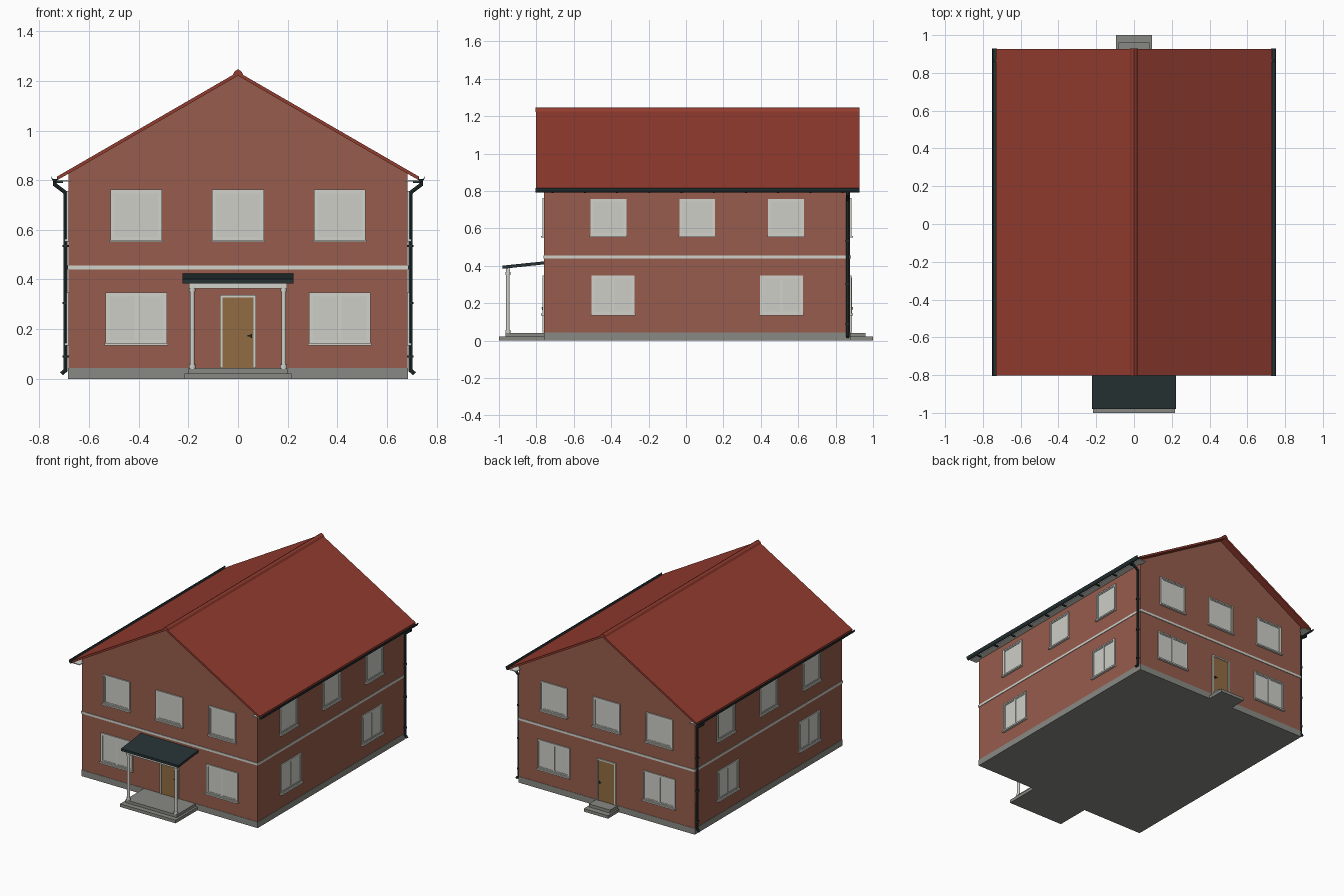
import bpy, bmesh, math
from mathutils import Matrix, Vector

if "Cube" in bpy.data.objects:
    bpy.data.objects.remove(bpy.data.objects["Cube"])


def mat(name, r, g, b):
    m = bpy.data.materials.new(name)
    lin = [((c / 255 + 0.055) / 1.055) ** 2.4 for c in (r, g, b)]
    m.diffuse_color = (*lin, 1)
    m.use_nodes = True
    m.node_tree.nodes["Principled BSDF"].inputs["Base Color"].default_value = m.diffuse_color
    return m


BRICK = mat("brick red", 150, 92, 76)
ROOF = mat("roof tile red", 147, 60, 47)
WHITE = mat("off white trim", 210, 210, 203)
GLASS = mat("pale window pane", 205, 206, 199)
STONE = mat("grey stone", 137, 137, 131)
DARK = mat("dark slate metal", 38, 50, 52)
WOOD = mat("door wood", 146, 108, 66)

W, Y0, Y1 = 0.683, -0.758, 0.878      # wall half width, front and back
YC = (Y0 + Y1) / 2
R0, R1 = -0.803, 0.927                # roof front and back


def finish(name, bm, m):
    me = bpy.data.meshes.new(name)
    bm.to_mesh(me)
    bm.free()
    me.materials.append(m)
    ob = bpy.data.objects.new(name, me)
    bpy.context.collection.objects.link(ob)
    return ob


def boxes(name, m, *bounds):
    """One object of axis-aligned boxes (x0, x1, y0, y1, z0, z1)."""
    bm = bmesh.new()
    for b in bounds:
        p = [sorted(b[i:i + 2]) for i in (0, 2, 4)]
        mid = Vector([(lo + hi) / 2 for lo, hi in p])
        size = [hi - lo for lo, hi in p]
        bmesh.ops.create_cube(bm, size=1, matrix=Matrix.Translation(mid) @ Matrix.Diagonal((*size, 1)))
    return finish(name, bm, m)


def prism(name, m, profile, a, b, axis="y"):
    """Extrude a profile of (x, z) along y, or of (y, z) along x."""
    bm = bmesh.new()
    place = (lambda u, z, d: (u, d, z)) if axis == "y" else (lambda u, z, d: (d, u, z))
    face = bm.faces.new([bm.verts.new(place(u, z, a)) for u, z in profile])
    ext = bmesh.ops.extrude_face_region(bm, geom=[face])
    verts = [v for v in ext["geom"] if isinstance(v, bmesh.types.BMVert)]
    bmesh.ops.translate(bm, verts=verts, vec=place(0, 0, b - a))
    bmesh.ops.recalc_face_normals(bm, faces=bm.faces)
    return finish(name, bm, m)


def cylinder(name, m, x, y, z0, z1, r, sides=16):
    bm = bmesh.new()
    bmesh.ops.create_cone(bm, cap_ends=True, segments=sides, radius1=r, radius2=r, depth=z1 - z0,
                          matrix=Matrix.Translation((x, y, (z0 + z1) / 2)))
    return smooth(finish(name, bm, m))


def smooth(ob):
    bpy.ops.object.select_all(action="DESELECT")
    ob.select_set(True)
    bpy.context.view_layer.objects.active = ob
    bpy.ops.object.shade_smooth_by_angle(angle=math.radians(40))
    return ob


# Wall frames: (u along wall, n outward) -> world bounds
WALLS = {
    "front": lambda u0, u1, n0, n1: (u0, u1, Y0 - n0, Y0 - n1),
    "back": lambda u0, u1, n0, n1: (u0, u1, Y1 + n0, Y1 + n1),
    "right": lambda u0, u1, n0, n1: (W + n0, W + n1, YC + u0, YC + u1),
    "left": lambda u0, u1, n0, n1: (-W - n0, -W - n1, YC + u0, YC + u1),
}


def ring(u0, u1, z0, z1, t, n):
    """Four bars of a rectangular frame, as (u0, u1, n0, n1, z0, z1)."""
    return [(u0, u0 + t, -.002, n, z0, z1), (u1 - t, u1, -.002, n, z0, z1),
            (u0 + t, u1 - t, -.002, n, z1 - t, z1), (u0 + t, u1 - t, -.002, n, z0, z0 + t)]


def on_wall(name, m, wall, parts):
    return boxes(name, m, *[(*WALLS[wall](*p[:4]), *p[4:]) for p in parts])


def window(wall, label, u, width, z0, z1, panes):
    a, b = u - width / 2, u + width / 2
    bars = ring(a, b, z0, z1, 0.009, 0.008)
    pw = (width - 0.018) / panes
    for i in range(panes):
        s = a + 0.009 + i * pw
        bars += ring(s, s + pw, z0 + 0.009, z1 - 0.009, 0.007, 0.005)
    on_wall(f"{wall}_{label}_window_frame", WHITE, wall, bars)
    on_wall(f"{wall}_{label}_window_pane", GLASS, wall, [(a + .01, b - .01, -.002, .002, z0 + .01, z1 - .01)])
    on_wall(f"{wall}_{label}_window_sill", WHITE, wall, [(a - .004, b + .004, -.002, .016, z0 - .006, z0 + .004)])


def door(wall):
    top = 0.337
    on_wall(f"{wall}_door_frame", WHITE, wall, [
        (-.072, -.062, -.002, .009, .043, top), (.062, .072, -.002, .009, .043, top),
        (-.062, .062, -.002, .009, top - .01, top)])
    on_wall(f"{wall}_door", WOOD, wall, [(-.062, .062, -.002, .004, .043, top - .01)])
    on_wall(f"{wall}_door_handle", DARK, wall, [(.05, .056, .003, .012, .165, .18),
                                                (.038, .056, .010, .014, .171, .176)])


# Walls with gables, plinth, floor band
EAVE_X, EAVE_Z, RIDGE_Z, T = 0.73, 0.814, 1.236, 0.015
SLOPE = (RIDGE_Z - EAVE_Z) / EAVE_X
under = lambda x: RIDGE_Z - SLOPE * abs(x) - T
prism("brick_walls", BRICK, [(-W, .03), (W, .03), (W, under(W)), (0, under(0)), (-W, under(W))], Y0, Y1)
boxes("plinth", STONE, (-W - .002, W + .002, Y0 - .002, Y1 + .002, 0, .043))
boxes("floor_band", WHITE, (-W - .004, W + .004, Y0 - .004, Y1 + .004, .440, .456))

# Roof slopes and ridge cap
prism("roof", ROOF, [(-EAVE_X, EAVE_Z), (0, RIDGE_Z), (EAVE_X, EAVE_Z),
                     (EAVE_X, EAVE_Z - T), (0, RIDGE_Z - T), (-EAVE_X, EAVE_Z - T)], R0, R1)
prism("ridge_cap", ROOF, [(-.022, 1.222), (-.014, 1.238), (0, 1.247), (.014, 1.238), (.022, 1.222), (0, 1.228)],
      R0 - .001, R1 + .001)

# Windows and doors
for wall in ("front", "back"):
    for i, u in enumerate((-.41, 0, .41)):
        window(wall, f"upper_{i}", u, .208, .556, .762, 1)
        if u:
            window(wall, f"lower_{i}", u, .248, .141, .347, 2)
    door(wall)
for wall in ("left", "right"):
    for i, u in enumerate((-.475, 0, .475)):
        window(wall, f"upper_{i}", u, .192, .560, .756, 1)
        if u:
            window(wall, f"lower_{i}", math.copysign(.45, u), .23, .141, .347, 2)

# Steps
boxes("front_lower_step", STONE, (-.216, .216, -1, Y0 + .01, 0, .022))
boxes("front_upper_step", STONE, (-.2, .2, -.965, Y0 + .01, 0, .042))
boxes("back_lower_step", STONE, (-.094, .094, Y1 - .01, 1, 0, .021))
boxes("back_upper_step", STONE, (-.082, .082, Y1 - .01, .96, 0, .042))

# Porch canopy, beam and posts
prism("porch_canopy", DARK, [(-.98, .401), (Y0 + .002, .424), (Y0 + .002, .408), (-.98, .384)], -.223, .223, "x")
boxes("porch_beam", WHITE, (-.197, .197, -.962, -.942, .364, .389))
for side, s in (("left", -1), ("right", 1)):
    x, y = s * .184, -.952
    cylinder(f"{side}_porch_post", WHITE, x, y, .04, .37, .0095)
    cylinder(f"{side}_post_base", WHITE, x, y, .04, .058, .014)
    cylinder(f"{side}_post_capital", WHITE, x, y, .352, .366, .013)

# Eaves on both sides: soffit, gutter, brackets, downpipe
for side, s in (("left", -1), ("right", 1)):
    boxes(f"{side}_soffit", WHITE, (s * (W - .01), s * .727, R0 + .005, R1 - .005, .795, .801))
    arc = [math.pi + math.pi * i / 8 for i in range(9)]
    prof = [(s * .738 + .014 * math.cos(a), .815 + .022 * math.sin(a)) for a in arc]
    prof += [(s * .738 + .011 * math.cos(a), .815 + .019 * math.sin(a)) for a in reversed(arc)]
    smooth(prism(f"{side}_gutter", DARK, prof, R0 - .001, R1 + .001))
    boxes(f"{side}_gutter_brackets", DARK, *[
        (s * .705, s * .735, y - .005, y + .005, .788, .796)
        for y in [R0 + .09 + i * (R1 - R0 - .18) / 9 for i in range(10)]])
    # Downpipe as a bevelled path
    cu = bpy.data.curves.new(f"{side}_downpipe", "CURVE")
    cu.dimensions, cu.bevel_depth, cu.bevel_resolution, cu.use_fill_caps = "3D", .0085, 2, True
    path = [(.738, .805), (.738, .782), (.695, .75), (.695, .034), (.711, .02)]
    sp = cu.splines.new("POLY")
    sp.points.add(len(path) - 1)
    for p, (x, z) in zip(sp.points, path):
        p.co = (s * x, .865, z, 1)
    cu.materials.append(DARK)
    pipe = bpy.data.objects.new(f"{side}_downpipe", cu)
    bpy.context.collection.objects.link(pipe)
    bpy.ops.object.select_all(action="DESELECT")
    pipe.select_set(True)
    bpy.context.view_layer.objects.active = pipe
    bpy.ops.object.convert(target="MESH")
    smooth(pipe)
    for i, z in enumerate((.09, .305, .535)):
        cylinder(f"{side}_pipe_clip_{i}", DARK, s * .695, .865, z - .004, z + .004, .012, 12)
